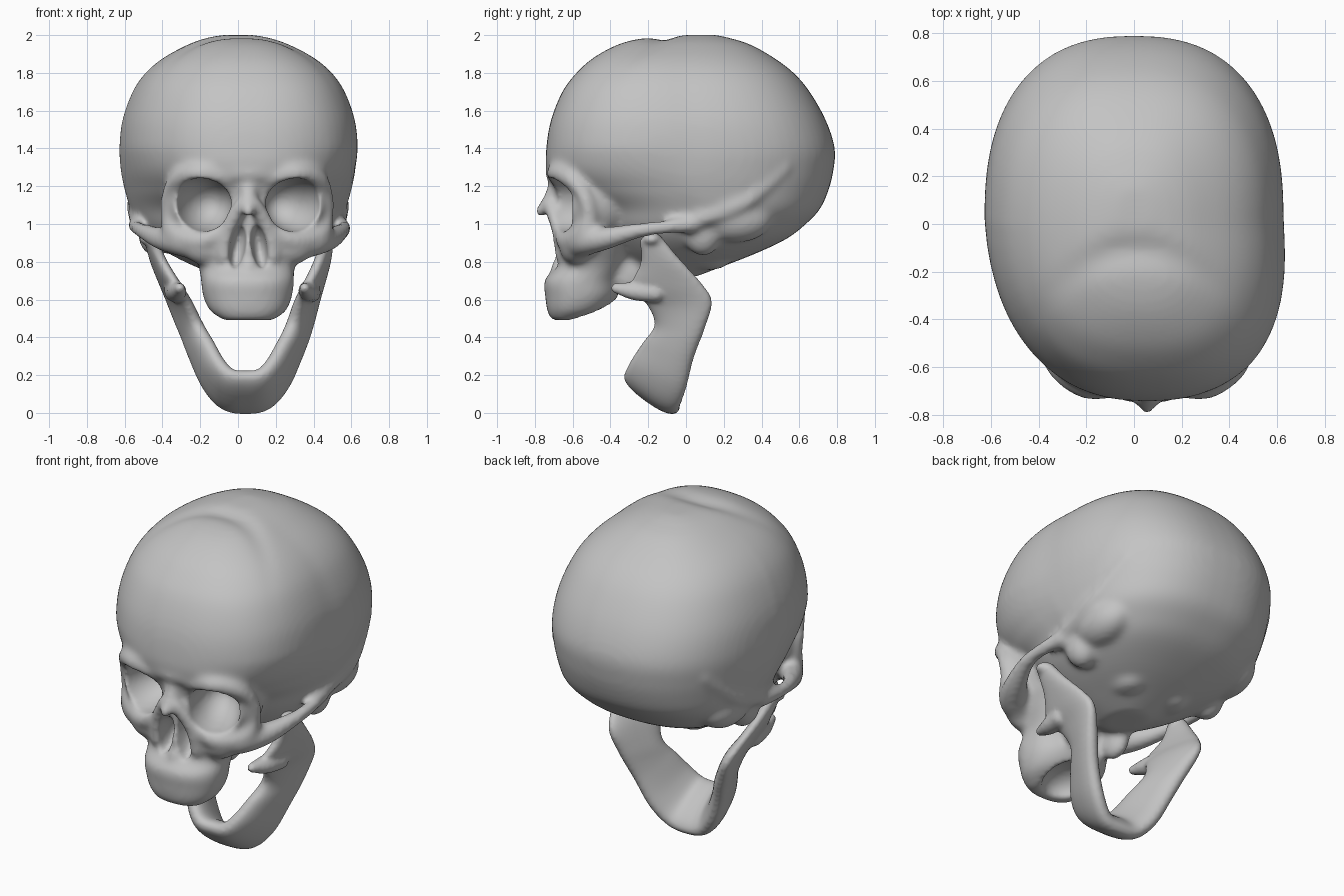
import bpy, bmesh, math
from mathutils import Vector, Matrix

if "Cube" in bpy.data.objects:
    bpy.data.objects.remove(bpy.data.objects["Cube"])

bone = bpy.data.materials.new("bone_grey")
bone.use_nodes = True
bone.diffuse_color = (0.55, 0.55, 0.55, 1)
bone.node_tree.nodes["Principled BSDF"].inputs["Base Color"].default_value = bone.diffuse_color


def smooth_rows(rows, n):
    """Catmull-Rom interpolation between rows of numbers."""
    rows = [Vector(r) for r in rows]
    out = []
    for i in range(len(rows) - 1):
        b, c = rows[i], rows[i + 1]
        a = rows[i - 1] if i else b
        d = rows[i + 2] if i + 2 < len(rows) else c
        for k in range(n):
            t = k / n
            out.append(0.5 * (2 * b + (c - a) * t + (2 * a - 5 * b + 4 * c - d) * t * t
                              + (3 * b - a - 3 * c + d) * t ** 3))
    return out + [rows[-1]]


def oval(power, sides):
    """Unit superellipse points."""
    pts = []
    for i in range(sides):
        a = 2 * math.pi * i / sides
        c, s = math.cos(a), math.sin(a)
        pts.append((math.copysign(abs(c) ** (2 / power), c), math.copysign(abs(s) ** (2 / power), s)))
    return pts


def loft(bm, rings):
    rings = [[bm.verts.new(p) for p in ring] for ring in rings]
    for r, q in zip(rings, rings[1:]):
        for i in range(len(r)):
            j = (i + 1) % len(r)
            bm.faces.new((r[i], r[j], q[j], q[i]))
    bm.faces.new(rings[0][::-1])
    bm.faces.new(rings[-1])


def stack(bm, table, power, taper=0.0):
    """Horizontal sections: z, front y, back y, half width."""
    rings = []
    for z, y0, y1, hw in smooth_rows(table, 6):
        ring = []
        for u, v in oval(power, 64):
            narrow = 1 - taper * max(0, -v) * min(1, max(0, (1.4 - z) / 0.2))
            ring.append(Vector((hw * u * narrow, (y0 + y1) / 2 + v * (y1 - y0) / 2, z)))
        rings.append(ring)
    loft(bm, rings)


def tube(bm, path):
    """Round bar through x, y, z, radius."""
    pts = smooth_rows(path, 5)
    rings = []
    for i, p in enumerate(pts):
        d = (pts[min(i + 1, len(pts) - 1)] - pts[max(i - 1, 0)]).to_3d()
        m = d.to_track_quat('Z', 'Y').to_matrix()
        rings.append([p.to_3d() + m @ Vector((u, v, 0)) * p.w for u, v in oval(2, 14)])
    loft(bm, rings)
    for p in (pts[0], pts[-1]):
        blob(bm, p.to_3d(), (p.w,) * 3)


def blob(bm, centre, radii, rot=None):
    m = Matrix.Translation(centre) @ (rot or Matrix()) @ Matrix.Diagonal((*radii, 1))
    bmesh.ops.create_uvsphere(bm, u_segments=32, v_segments=20, radius=1, matrix=m)


def mirrored(path, s):
    return [(s * p[0], *p[1:]) for p in path]


def make(name, bm):
    bmesh.ops.recalc_face_normals(bm, faces=bm.faces)
    me = bpy.data.meshes.new(name)
    bm.to_mesh(me)
    bm.free()
    ob = bpy.data.objects.new(name, me)
    bpy.context.collection.objects.link(ob)
    return ob


def fuse(ob, voxel, cutter=None, passes=6):
    """Merge overlapping forms, carve openings, and soften the result."""
    def remesh():
        m = ob.modifiers.new("merge", 'REMESH')
        m.mode, m.voxel_size = 'VOXEL', voxel

    def soften(count):
        m = ob.modifiers.new("soften", 'SMOOTH')
        m.factor, m.iterations = 0.5, count
    remesh()
    if cutter:
        soften(12)
        m = ob.modifiers.new("carve", 'BOOLEAN')
        m.operation, m.object, m.solver = 'DIFFERENCE', cutter, 'EXACT'
        remesh()
    soften(passes)
    bpy.context.view_layer.update()
    me = bpy.data.meshes.new_from_object(ob.evaluated_get(bpy.context.evaluated_depsgraph_get()))
    ob.modifiers.clear()
    ob.data = me
    me.materials.clear()
    me.materials.append(bone)
    for p in me.polygons:
        p.use_smooth = True
        p.material_index = 0


def skew(bm):
    # The face sits slightly to the left of the braincase
    for v in bm.verts:
        v.co.x += 0.055 * min(1, max(0, -v.co.y / 0.6))


# Braincase
head = bmesh.new()
stack(head, [(0.72, -.2, .05, .1), (0.77, -.3, .18, .22), (0.84, -.36, .36, .36),
             (0.92, -.42, .53, .47), (1.0, -.48, .635, .53), (1.08, -.52, .71, .57),
             (1.18, -.66, .755, .6), (1.28, -.735, .78, .62), (1.4, -.74, .788, .628),
             (1.55, -.715, .74, .612), (1.7, -.655, .655, .558), (1.8, -.58, .57, .49),
             (1.88, -.49, .465, .395), (1.95, -.36, .34, .265), (1.985, -.22, .23, .165),
             (2.002, -.03, .15, .07)], 2.42, 0.13)
# Shallow groove across the crown
for v in head.verts:
    if v.co.z > 1.6:
        off = v.co.y + 0.11 + 1.3 * v.co.x ** 2
        v.co.z -= 0.025 * math.exp(-(off / 0.06) ** 2) * math.exp(-(v.co.x / 0.3) ** 2)

# Upper jaw and mid face
stack(head, [(0.49, -.71, -.57, .13), (0.54, -.735, -.43, .2), (0.62, -.745, -.36, .235),
             (0.7, -.75, -.35, .245), (0.78, -.69, -.3, .255), (0.88, -.69, -.25, .31),
             (0.96, -.68, -.2, .35), (1.1, -.67, -.2, .37), (1.25, -.72, -.2, .39)], 2.3)
# Nasal bones, brow centre and spine under the nose
tube(head, [(0, -.66, 1.24, .06), (0, -.71, 1.14, .045), (0, -.77, 1.065, .032)])
blob(head, (0, -.67, 1.27), (.2, .075, .06))
blob(head, (0, -.69, .775), (.03, .03, .03))

for s in (-1, 1):
    # Walls around the eye socket
    blob(head, (s * .245, -.48, 1.1), (.185, .2, .19))
    # Eye socket rim
    tube(head, mirrored([(.1, -.67, 1.24, .05), (.24, -.685, 1.27, .055), (.35, -.62, 1.25, .055),
                         (.41, -.54, 1.16, .045), (.41, -.51, 1.03, .05), (.37, -.55, .94, .06),
                         (.24, -.63, .91, .055), (.13, -.66, .97, .04)], s))
    # Bone beside the nose
    tube(head, mirrored([(.035, -.72, 1.1, .04), (.11, -.67, .97, .045), (.13, -.65, .83, .045)], s))
    blob(head, (s * .21, -.58, .88), (.14, .09, .1))
    # Cheek bone and arch
    tube(head, mirrored([(.27, -.57, .89, .08), (.36, -.53, .91, .08), (.45, -.42, .925, .062),
                         (.53, -.25, .965, .042), (.55, -.1, .985, .038), (.53, .03, 1.0, .05)], s))
    # Bone behind the ear, and the ridge above it
    blob(head, (s * .44, .09, .95), (.09, .1, .12))
    blob(head, (s * .44, .26, 1.03), (.12, .2, .13))
    tube(head, mirrored([(.53, .08, 1.03, .05), (.54, .28, 1.1, .05),
                         (.52, .42, 1.2, .04), (.49, .53, 1.3, .03)], s))
    # Plates behind the upper jaw and bumps under the base
    blob(head, (s * .13, -.29, .74), (.06, .1, .12))
    blob(head, (s * .15, .12, .805), (.09, .11, .05))
skew(head)

# Openings: sockets, nose and palate
holes = bmesh.new()
for s in (-1, 1):
    blob(holes, (s * .243, -.66, 1.103), (.148, .26, .143), Matrix.Rotation(.3 * s, 4, 'Z'))
    blob(holes, (s * .057, -.7, .88), (.043, .12, .12), Matrix.Rotation(-.16 * s, 4, 'Y'))
blob(holes, (0, -.48, .5), (.14, .17, .11))
skew(holes)

skull = make("skull", head)
cutter = make("opening_cutter", holes)
cutter.hide_render = True
fuse(skull, 0.014, cutter)
bpy.data.objects.remove(cutter)

# Lower jaw: front edge point, back edge point, half thickness
half = [(0, -.32, .21, 0, -.04, .008, .058), (.08, -.32, .22, .11, -.035, .03, .058),
        (.14, -.29, .28, .2, 0, .13, .058), (.19, -.23, .37, .275, .04, .29, .055),
        (.245, -.165, .47, .335, .1, .45, .052), (.29, -.21, .58, .385, .137, .59, .046),
        (.34, -.29, .67, .425, .07, .7, .04), (.41, -.24, .8, .46, -.03, .81, .036),
        (.455, -.245, .92, .48, -.13, .93, .035)]
flip = [(-r[0], r[1], r[2], -r[3], *r[4:]) for r in half[:0:-1]]
rows = smooth_rows(flip + half, 6)
mid = [(Vector(r[0:3]) + Vector(r[3:6])) / 2 for r in rows]
jaw = bmesh.new()
rings = []
for i, r in enumerate(rows):
    axis = (Vector(r[0:3]) - Vector(r[3:6])) / 2
    along = mid[min(i + 1, len(mid) - 1)] - mid[max(i - 1, 0)]
    side = along.cross(axis).normalized() * r[6]
    rings.append([mid[i] + axis * u + side * v for u, v in oval(2.4, 28)])
loft(jaw, rings)
for s in (-1, 1):
    # Forward spur and hinge knob
    tube(jaw, mirrored([(.36, -.16, .64, .055), (.345, -.27, .645, .05), (.33, -.37, .66, .028)], s))
    blob(jaw, (s * .47, -.18, .92), (.06, .05, .035))
for v in jaw.verts:
    v.co.x += 0.04 * min(1, max(0, (1 - v.co.z) / 0.6))
fuse(make("lower_jaw", jaw), 0.012)
